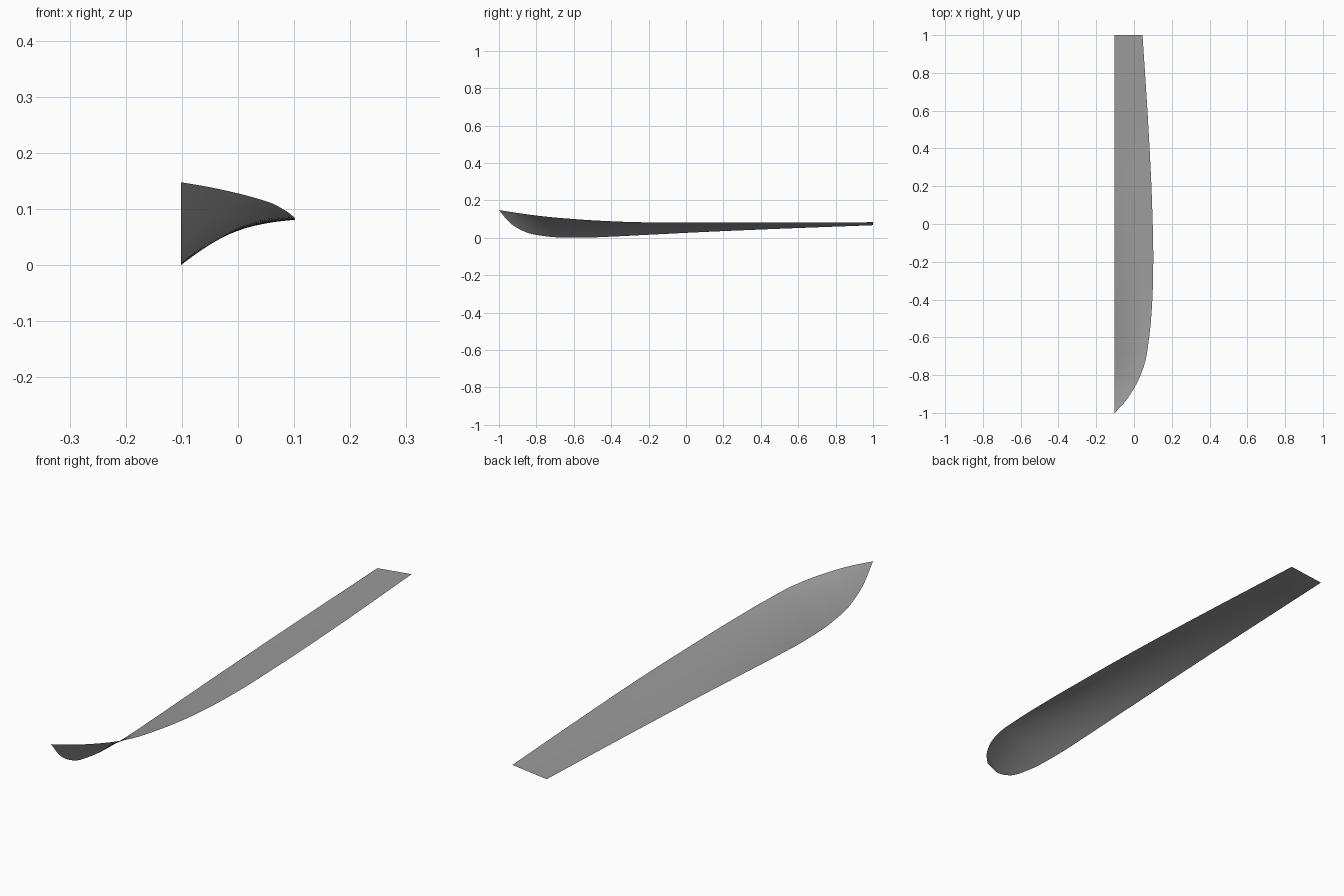
import bpy
import bmesh
from mathutils import Vector

cube = bpy.data.objects.get("Cube")
if cube:
    bpy.data.objects.remove(cube, do_unlink=True)

KEEL_X = -0.102
STEPS = 8      # rows between stations
ACROSS = 14    # faces from keel to sheer

# Stations from bow to stern: y, keel height, sheer x, sheer height, section bulge
STATIONS = [Vector(s) for s in (
    (-1.00, 0.148, -0.102, 0.148, 0.0),
    (-0.95, 0.088, -0.055, 0.140, 0.002),
    (-0.87, 0.036, 0.000, 0.128, 0.005),
    (-0.75, 0.008, 0.053, 0.113, 0.009),
    (-0.60, 0.000, 0.080, 0.100, 0.012),
    (-0.40, 0.006, 0.097, 0.088, 0.014),
    (-0.20, 0.016, 0.102, 0.082, 0.013),
    (0.10, 0.031, 0.096, 0.081, 0.008),
    (0.50, 0.048, 0.077, 0.081, 0.003),
    (1.00, 0.067, 0.045, 0.083, 0.0),
)]


def smooth_rows(points, steps):
    """Smooth curve through all stations, with tangents scaled to their spacing."""
    last = len(points) - 1

    def slope(i):
        if i in (0, last):
            a, b = (0, 1) if i == 0 else (last - 1, last)
            return (points[b] - points[a]) / (points[b][0] - points[a][0])
        h0 = points[i][0] - points[i - 1][0]
        h1 = points[i + 1][0] - points[i][0]
        d0 = (points[i] - points[i - 1]) / h0
        d1 = (points[i + 1] - points[i]) / h1
        return (d0 * h1 + d1 * h0) / (h0 + h1)

    rows = []
    for i in range(last):
        p, q = points[i], points[i + 1]
        h = q[0] - p[0]
        m, n = slope(i) * h, slope(i + 1) * h
        for k in range(steps):
            t = k / steps
            e = t * t * (3 - 2 * t)
            rows.append(p * (1 - e) + q * e
                        + m * (t * (1 - t) ** 2) - n * (t * t * (1 - t)))
    rows.append(points[last])
    return rows


# Half hull sheet, lofted from keel to sheer
bm = bmesh.new()
grid = []
for y, keel_z, sheer_x, sheer_z, bulge in smooth_rows(STATIONS, STEPS):
    row = []
    for j in range(ACROSS + 1):
        t = j / ACROSS
        x = KEEL_X + (sheer_x - KEEL_X) * t
        z = keel_z + (sheer_z - keel_z) * t + 4 * bulge * t * (1 - t)
        row.append(bm.verts.new((x, y, max(z, 0))))
    grid.append(row)
for a, b in zip(grid, grid[1:]):
    for j in range(ACROSS):
        bm.faces.new((a[j], a[j + 1], b[j + 1], b[j]))
bmesh.ops.remove_doubles(bm, verts=bm.verts, dist=0.00001)
for face in bm.faces:
    face.smooth = True

mesh = bpy.data.meshes.new("half_hull")
bm.to_mesh(mesh)
bm.free()
hull = bpy.data.objects.new("half_hull", mesh)
bpy.context.collection.objects.link(hull)

# Grey hull colour
grey = bpy.data.materials.new("hull_grey")
grey.use_nodes = True
colour = (0.33, 0.33, 0.33, 1)
grey.diffuse_color = colour
grey.node_tree.nodes["Principled BSDF"].inputs["Base Color"].default_value = colour
mesh.materials.append(grey)
